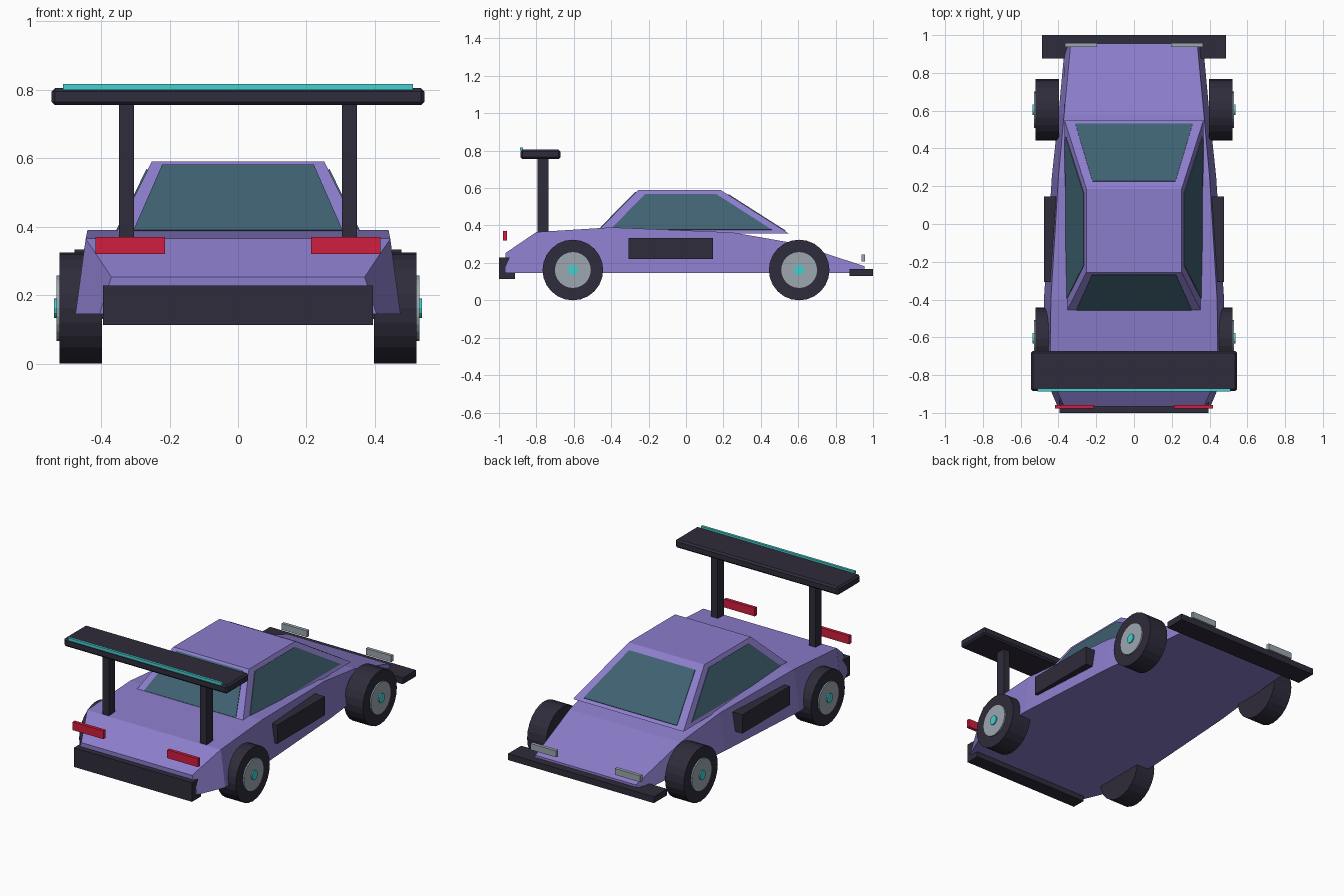
import bpy, bmesh, math
from mathutils import Vector

old = bpy.data.objects.get("Cube")
if old:
    bpy.data.objects.remove(old, do_unlink=True)


def material(name, rgb):
    m = bpy.data.materials.new(name)
    m.use_nodes = True
    m.diffuse_color = (*rgb, 1)
    m.node_tree.nodes["Principled BSDF"].inputs["Base Color"].default_value = (*rgb, 1)
    return m


PURPLE = material("purple paint", (0.26, 0.205, 0.60))
GLASS = material("tinted glass", (0.05, 0.12, 0.165))
BLACK = material("black trim", (0.028, 0.025, 0.043))
SILVER = material("silver", (0.33, 0.39, 0.43))
TEAL = material("teal accent", (0.06, 0.62, 0.62))
RED = material("red light", (0.63, 0.013, 0.05))


def finish(bm, name, mat):
    bmesh.ops.recalc_face_normals(bm, faces=bm.faces)
    mesh = bpy.data.meshes.new(name)
    bm.to_mesh(mesh)
    bm.free()
    mesh.materials.append(mat)
    obj = bpy.data.objects.new(name, mesh)
    bpy.context.collection.objects.link(obj)
    return obj


def box(name, mat, x, y, z):
    """Box from (min, max) ranges."""
    bm = bmesh.new()
    bmesh.ops.create_cube(bm, size=1)
    for v in bm.verts:
        v.co = [(r[0] + r[1]) / 2 + c * (r[1] - r[0]) for r, c in zip((x, y, z), v.co)]
    return finish(bm, name, mat)


def box_pair(name, mat, x, y, z):
    box("left_" + name, mat, x, y, z)
    box("right_" + name, mat, (-x[1], -x[0]), y, z)


def disc(name, mat, x, y, z, radius, sides):
    """Cylinder along x between two x positions."""
    bm = bmesh.new()
    bmesh.ops.create_cone(bm, cap_ends=True, segments=sides, radius1=radius,
                          radius2=radius, depth=abs(x[1] - x[0]))
    for v in bm.verts:
        a, b, c = v.co
        v.co = (c + (x[0] + x[1]) / 2, y + b, z + a)
    return finish(bm, name, mat)


def loft(name, mat, rings):
    """Skin a row of four-cornered rings and cap both ends."""
    bm = bmesh.new()
    loops = [[bm.verts.new(p) for p in ring] for ring in rings]
    for a, b in zip(loops, loops[1:]):
        for i in range(4):
            j = (i + 1) % 4
            bm.faces.new((a[i], a[j], b[j], b[i]))
    bm.faces.new(loops[0])
    bm.faces.new(loops[-1])
    return finish(bm, name, mat)


# Wedge body: y, top half width, top height, bottom half width
FLOOR = 0.145
stations = [(-0.965, 0.37, 0.253, 0.405), (-0.80, 0.445, 0.365, 0.475),
            (-0.40, 0.44, 0.39, 0.477), (0.25, 0.40, 0.363, 0.435),
            (0.58, 0.37, 0.305, 0.40), (0.955, 0.335, 0.182, 0.365)]
loft("body", PURPLE, [[(-b, y, FLOOR), (b, y, FLOOR), (t, y, z), (-t, y, z)]
                      for y, t, z, b in stations])


# Cabin
def ring(w, back, front, z):
    return [Vector(p) for p in ((-w, back, z), (w, back, z), (w, front, z), (-w, front, z))]


base = ring(0.368, -0.485, 0.55, 0.357)
roof = ring(0.252, -0.256, 0.185, 0.59)
loft("cabin", PURPLE, [base, roof])


# Windows: thin plates laid on the sloping cabin sides
def window(name, side, low, high, low_margin, high_margin):
    a, b = base[side], base[(side + 1) % 4]
    d, c = roof[side], roof[(side + 1) % 4]
    out = (b - a).cross(d - a).normalized()

    def at(u, v):
        return a.lerp(b, u).lerp(d.lerp(c, u), v)

    quad = [at(low_margin, low), at(1 - low_margin, low),
            at(1 - high_margin, high), at(high_margin, high)]
    loft(name, GLASS, [[p - out * 0.002 for p in quad], [p + out * 0.004 for p in quad]])


window("rear_window", 0, 0.13, 0.95, 0.067, 0.07)
window("left_window", 1, 0.08, 0.90, 0.062, 0.12)
window("windscreen", 2, 0.055, 0.89, 0.07, 0.085)
window("right_window", 3, 0.08, 0.90, 0.062, 0.12)

# Wheels with hub discs and centre caps
for side, s in (("left", 1), ("right", -1)):
    for end, y in (("rear", -0.605), ("front", 0.605)):
        tag = f"{end}_{side}_"
        disc(tag + "tyre", BLACK, (s * 0.397, s * 0.522), y, 0.162, 0.162, 24)
        disc(tag + "hub", SILVER, (s * 0.50, s * 0.530), y, 0.162, 0.096, 24)
        disc(tag + "cap", TEAL, (s * 0.51, s * 0.537), y, 0.162, 0.028, 12)

# Bumper, splitter and side intakes
box("rear_bumper", BLACK, (-0.394, 0.394), (-1.0, -0.915), (0.113, 0.228))
box("front_splitter", BLACK, (-0.486, 0.486), (0.875, 1.0), (0.13, 0.168))
box_pair("side_intake", BLACK, (0.40, 0.477), (-0.307, 0.145), (0.22, 0.333))

# Lights
box_pair("headlight", SILVER, (0.196, 0.365), (0.937, 0.957), (0.207, 0.245))
box_pair("tail_light", RED, (0.213, 0.417), (-0.978, -0.958), (0.32, 0.37))

# Rear wing on two posts
box_pair("wing_post", BLACK, (0.304, 0.348), (-0.795, -0.735), (0.33, 0.765))
wing = box("wing", BLACK, (-0.545, 0.545), (-0.884, -0.672), (0.755, 0.805))
bevel = wing.modifiers.new("edge bevel", 'BEVEL')
bevel.width = 0.01
bevel.segments = 1
box("wing_strip", TEAL, (-0.512, 0.512), (-0.887, -0.872), (0.80, 0.817))
